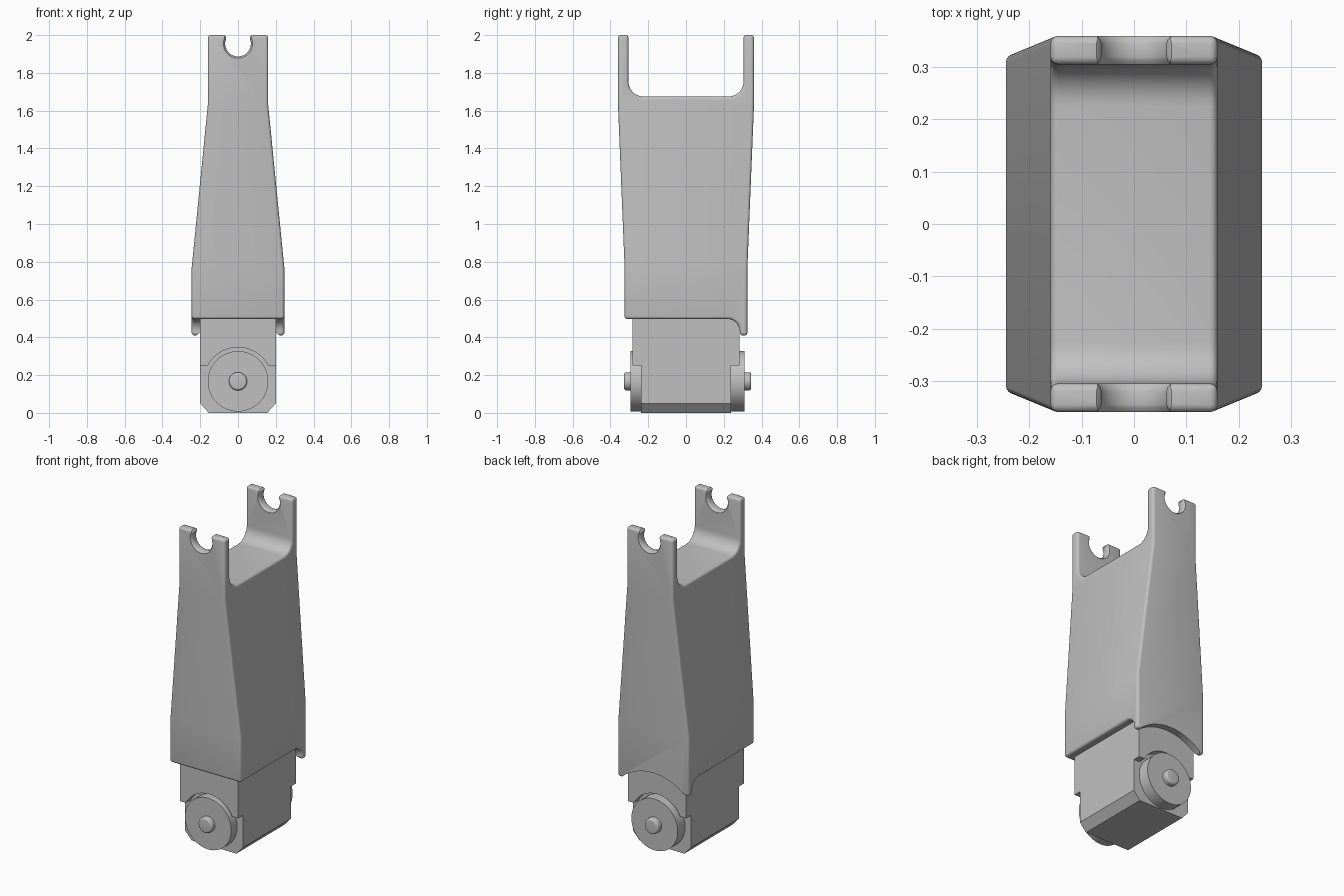
import bpy
import bmesh
from math import cos, sin, radians, pi
from mathutils import Matrix, Vector

cube = bpy.data.objects.get("Cube")
if cube:
    bpy.data.objects.remove(cube, do_unlink=True)

grey = bpy.data.materials.new("plain grey")
grey.use_nodes = True
COLOUR = (0.53, 0.53, 0.53, 1)
grey.diffuse_color = COLOUR
grey.node_tree.nodes["Principled BSDF"].inputs["Base Color"].default_value = COLOUR

AXLE_Z = 0.167


def arc(cx, cz, r, start, end, steps):
    """Points on an arc, angles in degrees."""
    angles = [radians(start + (end - start) * i / steps) for i in range(steps + 1)]
    return [(cx + r * cos(a), cz + r * sin(a)) for a in angles]


def finish(bm, name):
    bmesh.ops.recalc_face_normals(bm, faces=bm.faces[:])
    mesh = bpy.data.meshes.new(name)
    bm.to_mesh(mesh)
    bm.free()
    mesh.materials.append(grey)
    obj = bpy.data.objects.new(name, mesh)
    bpy.context.collection.objects.link(obj)
    return obj


def loft(rings):
    """Solid through rings of matching points, capped at both ends."""
    bm = bmesh.new()
    loops = [[bm.verts.new(p) for p in ring] for ring in rings]
    n = len(loops[0])
    for a, b in zip(loops, loops[1:]):
        for i in range(n):
            bm.faces.new((a[i], a[(i + 1) % n], b[(i + 1) % n], b[i]))
    bm.faces.new(loops[0])
    bm.faces.new(loops[-1])
    return bm


def extrude_y(name, profile, y0, y1):
    return finish(loft([[(x, y, z) for x, z in profile] for y in (y0, y1)]), name)


def bevel(obj, width, segments):
    mod = obj.modifiers.new("rounded edges", "BEVEL")
    mod.width = width
    mod.segments = segments
    mod.limit_method = "ANGLE"
    mod.angle_limit = radians(40)
    mod.use_clamp_overlap = False


def cut(obj, cutter):
    cutter.hide_render = True
    cutter.hide_viewport = True
    cutter.display_type = "WIRE"
    mod = obj.modifiers.new("cut", "BOOLEAN")
    mod.operation = "DIFFERENCE"
    mod.solver = "EXACT"
    mod.object = cutter


def shade(obj):
    """Apply the modifiers and shade smooth with sharp edges kept."""
    bpy.ops.object.select_all(action="DESELECT")
    bpy.context.view_layer.objects.active = obj
    obj.select_set(True)
    for mod in list(obj.modifiers):
        bpy.ops.object.modifier_apply(modifier=mod.name)
    bpy.ops.object.shade_smooth_by_angle(angle=radians(32))


# Housing: side profile with a fork on top and a skirt at the back
LOW, HIGH = 0.77, 1.63
side = [(-0.325, 0.497), (-0.325, LOW), (-0.36, HIGH), (-0.36, 2), (-0.305, 2)]
side += arc(-0.225, 1.755, 0.08, 180, 270, 8)
side += arc(0.225, 1.755, 0.08, 270, 360, 8)
side += [(0.305, 2), (0.36, 2), (0.36, HIGH), (0.325, LOW), (0.325, 0.41), (0.285, 0.41)]
side += arc(0.22, 0.432, 0.065, 0, 90, 8)
bm = loft([[(x, y, z) for y, z in side] for x in (-1, 1)])
for level in (LOW, HIGH):
    bmesh.ops.bisect_plane(bm, geom=bm.verts[:] + bm.edges[:] + bm.faces[:],
                           dist=0.0001, plane_co=Vector((0, 0, level)),
                           plane_no=Vector((0, 0, 1)))
for v in bm.verts:
    t = min(max((v.co.z - LOW) / (HIGH - LOW), 0), 1)
    v.co.x *= 0.245 + (0.16 - 0.245) * t
housing = finish(bm, "housing")
bevel(housing, 0.015, 4)

# Pin notches in the fork tips, with eased rims
lip = [(0.062, 1.985), (0.066, 1.995), (0.076, 2.004), (0.076, 2.1)]
notch = [(-x, z) for x, z in reversed(lip)] + arc(0, 1.955, 0.068, 160, 380, 28) + lip
rims = [(0.365, 1.2), (0.352, 1.03), (0.345, 1), (0.32, 1), (0.313, 1.03), (0.3, 1.2)]
rims += [(-y, s) for y, s in reversed(rims)]
cutter = finish(loft([[(x * s, y, 1.955 + (z - 1.955) * s) for x, z in notch]
                      for y, s in rims]), "notch_cutter")
cut(housing, cutter)

# Arch in the back skirt, concentric with the wheel
cut(housing, extrude_y("skirt_arch_cutter",
                       arc(0, AXLE_Z, 0.328, 0, 354, 59), 0.15, 0.5))
shade(housing)

# Lower block with chamfered bottom edges
core = [(-0.2, 0.55), (-0.2, 0.05), (-0.155, 0), (0.155, 0), (0.2, 0.05), (0.2, 0.55)]
extrude_y("lower_block", core, -0.237, 0.237)


def turned(name, profile):
    """Round part about the axle from (radius, y) pairs."""
    rings = [[(r * cos(2 * pi * i / 48), y, AXLE_Z + r * sin(2 * pi * i / 48))
              for i in range(48)] for r, y in profile]
    obj = finish(loft(rings), name)
    shade(obj)


# Cheeks arched over the wheels, then wheels and hub pins
arch = arc(0, AXLE_Z, 0.18, 152.5, 27.5, 28)
cheek = [(-0.2, 0.55), (-0.2, 0.25)] + arch + [(0.2, 0.25), (0.2, 0.55)]
for label, s, wheel_y, hub_y in (("front", -1, 0.295, 0.328), ("back", 1, 0.31, 0.345)):
    extrude_y(label + "_cheek", cheek, s * 0.23, s * 0.284)
    turned(label + "_wheel", [(0.16, s * 0.2), (0.16, s * wheel_y)])
    rounded = arc(0.036, hub_y - 0.012, 0.012, 0, 90, 5)
    turned(label + "_hub_pin", [(0.048, s * 0.25)] + [(r, s * y) for r, y in rounded])
